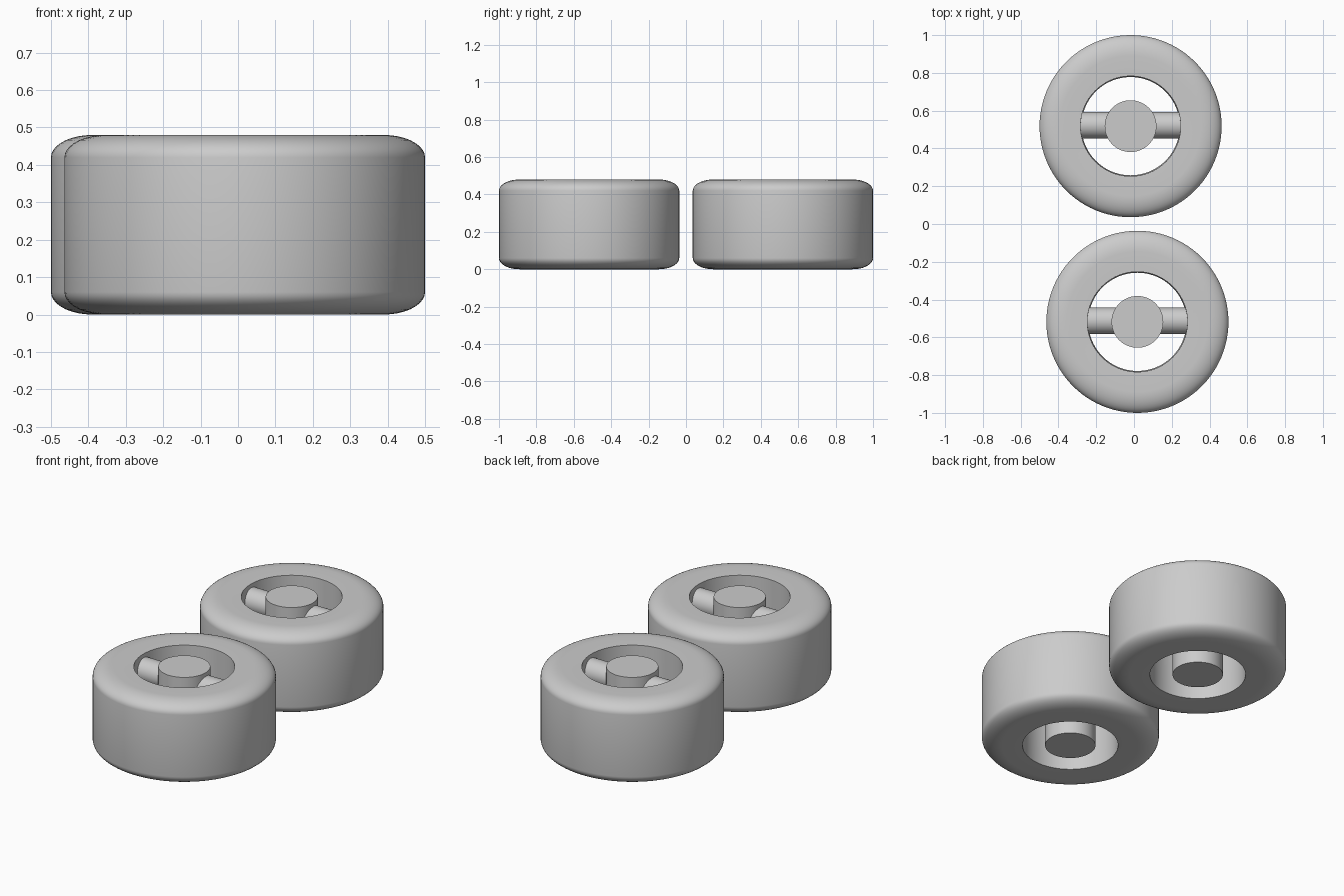
import bpy, math

cube = bpy.data.objects.get("Cube")
if cube:
    bpy.data.objects.remove(cube)

grey = bpy.data.materials.new("plain grey")
grey.use_nodes = True
grey.diffuse_color = (0.6, 0.6, 0.6, 1)
grey.node_tree.nodes["Principled BSDF"].inputs["Base Color"].default_value = (0.6, 0.6, 0.6, 1)

HEIGHT = 0.48
SEGMENTS = 96


def finish(obj, name):
    obj.name = name
    obj.data.materials.append(grey)
    bpy.ops.object.select_all(action='DESELECT')
    obj.select_set(True)
    bpy.context.view_layer.objects.active = obj
    bpy.ops.object.shade_smooth_by_angle(angle=math.radians(35))


def tyre_profile():
    """Closed radius/height section with elliptical shoulders."""
    outer, hole, wide, tall = 0.482, 0.265, 0.11, 0.06
    arc = [math.radians(a) for a in range(0, 91, 10)]
    top = [(outer - wide + wide * math.cos(a), HEIGHT - tall + tall * math.sin(a)) for a in arc]
    bottom = [(r, HEIGHT - z) for r, z in reversed(top)]
    return bottom + top + [(hole, HEIGHT - 0.003), (hole - 0.005, 0.003)]


def add_tyre(name, x, y):
    profile = tyre_profile()
    n = len(profile)
    verts, faces = [], []
    for i in range(SEGMENTS):
        a = 2 * math.pi * i / SEGMENTS
        verts += [(r * math.cos(a), r * math.sin(a), z) for r, z in profile]
        nxt = (i + 1) % SEGMENTS
        for j in range(n):
            k = (j + 1) % n
            faces.append((i * n + j, nxt * n + j, nxt * n + k, i * n + k))
    mesh = bpy.data.meshes.new(name)
    mesh.from_pydata(verts, [], faces)
    obj = bpy.data.objects.new(name, mesh)
    obj.location = (x, y, 0)
    bpy.context.collection.objects.link(obj)
    finish(obj, name)


def add_cylinder(name, radius, depth, location, rotation=(0, 0, 0)):
    bpy.ops.mesh.primitive_cylinder_add(vertices=64, radius=radius, depth=depth,
                                        location=location, rotation=rotation)
    finish(bpy.context.object, name)


# Two matching wheels lying flat, each with a hub and a cross bar
for label, x, y in (("front", 0.018, -0.518), ("back", -0.018, 0.518)):
    add_tyre(label + "_tyre", x, y)
    add_cylinder(label + "_hub", 0.137, HEIGHT - 0.006, (x, y, HEIGHT / 2))
    add_cylinder(label + "_cross_bar", 0.07, 0.56, (x, y + 0.005, 0.385), (0, math.pi / 2, 0))
